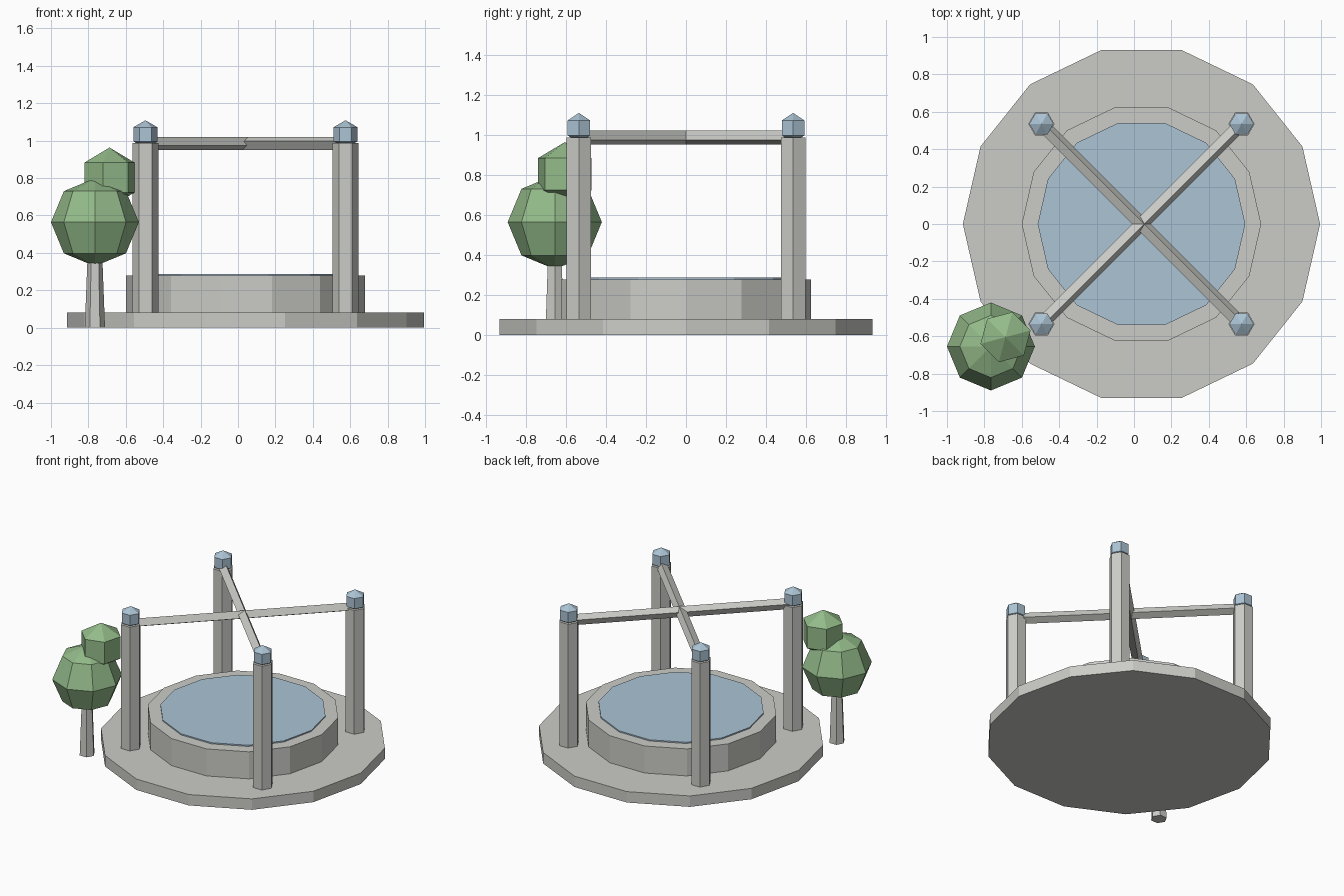
import bpy, bmesh, math
from mathutils import Vector, Matrix

if "Cube" in bpy.data.objects:
    bpy.data.objects.remove(bpy.data.objects["Cube"])

CX = 0.04  # plaza centre


def material(name, rgb):
    m = bpy.data.materials.new(name)
    m.diffuse_color = (*rgb, 1)
    m.use_nodes = True
    m.node_tree.nodes["Principled BSDF"].inputs["Base Color"].default_value = m.diffuse_color
    return m


STONE = material("pale stone", (0.60, 0.60, 0.57))
BLUE = material("water blue", (0.41, 0.55, 0.66))
GREEN = material("leaf green", (0.29, 0.49, 0.25))


def finish(name, bm, mat):
    bmesh.ops.recalc_face_normals(bm, faces=bm.faces)
    me = bpy.data.meshes.new(name)
    bm.to_mesh(me)
    bm.free()
    me.materials.append(mat)
    ob = bpy.data.objects.new(name, me)
    bpy.context.collection.objects.link(ob)
    return ob


def lathe(name, sides, profile, x, y, mat, turn=0.0):
    """Flat-faced solid of revolution; profile is (radius, z) from bottom to top."""
    bm = bmesh.new()
    rings = []
    for r, z in profile:
        if r == 0:
            rings.append([bm.verts.new((x, y, z))] * sides)
            continue
        angles = [turn + math.tau * i / sides for i in range(sides)]
        rings.append([bm.verts.new((x + r * math.cos(a), y + r * math.sin(a), z)) for a in angles])
    for lo, hi in zip(rings, rings[1:]):
        for i in range(sides):
            j = (i + 1) % sides
            loop = list(dict.fromkeys((lo[i], lo[j], hi[j], hi[i])))
            bm.faces.new(loop)
    for ring in (rings[0], rings[-1]):
        if ring[0] is not ring[1]:
            bm.faces.new(ring)
    return finish(name, bm, mat)


def ball(name, sides, steps, r, x, y, z, mat, turn=0.0):
    """Low-poly sphere made of a few rings."""
    prof = []
    for k in range(steps + 1):
        a = math.pi * k / steps
        rad = 0 if k in (0, steps) else r * math.sin(a)
        prof.append((rad, z - r * math.cos(a)))
    return lathe(name, sides, prof, x, y, mat, turn)


def beam(name, start, end, out, size, tilt, mat):
    """Square bar between two points, rolled so its steep face looks along out."""
    up = Vector((0, 0, 1))
    top = up * math.cos(tilt) - out * math.sin(tilt)
    side = out * math.cos(tilt) + up * math.sin(tilt)
    bm = bmesh.new()
    ends = []
    for p in (start, end):
        ends.append([bm.verts.new(p + (top * a + side * b) * size / 2)
                     for a, b in ((1, 1), (1, -1), (-1, -1), (-1, 1))])
    for i in range(4):
        j = (i + 1) % 4
        bm.faces.new((ends[0][i], ends[0][j], ends[1][j], ends[1][i]))
    for e in ends:
        bm.faces.new(e)
    return finish(name, bm, mat)


# Round plaza, pool wall and water
lathe("plaza_base", 14, [(0.955, 0), (0.955, 0.08)], CX, 0, STONE)
lathe("pool_wall", 14, [(0.64, 0.08), (0.64, 0.278)], CX, 0, STONE)
lathe("pool_water", 14, [(0.555, 0.27), (0.555, 0.287)], CX, 0, BLUE)

# Four pillars with faceted caps
D = 0.535
for sx, xn in ((-1, "left"), (1, "right")):
    for sy, yn in ((-1, "front"), (1, "back")):
        x, y = CX + sx * D, sy * D
        lathe(f"{yn}_{xn}_pillar", 6, [(0.07, 0.08), (0.07, 0.987)], x, y, STONE)
        ball(f"{yn}_{xn}_pillar_cap", 6, 3, 0.075, x, y, 1.034, BLUE)

# Crossed beams joining opposite pillars
for s, name in ((1, "rising_beam"), (-1, "falling_beam")):
    beam(name, Vector((CX - D, -s * D, 0.986)), Vector((CX + D, s * D, 0.986)),
         Vector((1, -s, 0)).normalized(), 0.052, math.radians(27), STONE)

# Tree beside the plaza
TX, TY = -0.765, -0.655
lathe("tree_trunk", 6, [(0.054, 0), (0.038, 0.42)], TX, TY, STONE)
ball("lower_foliage", 8, 4, 0.235, TX, TY, 0.564, GREEN)
ball("upper_foliage", 6, 3, 0.16, -0.687, -0.605, 0.803, GREEN, math.radians(15))
